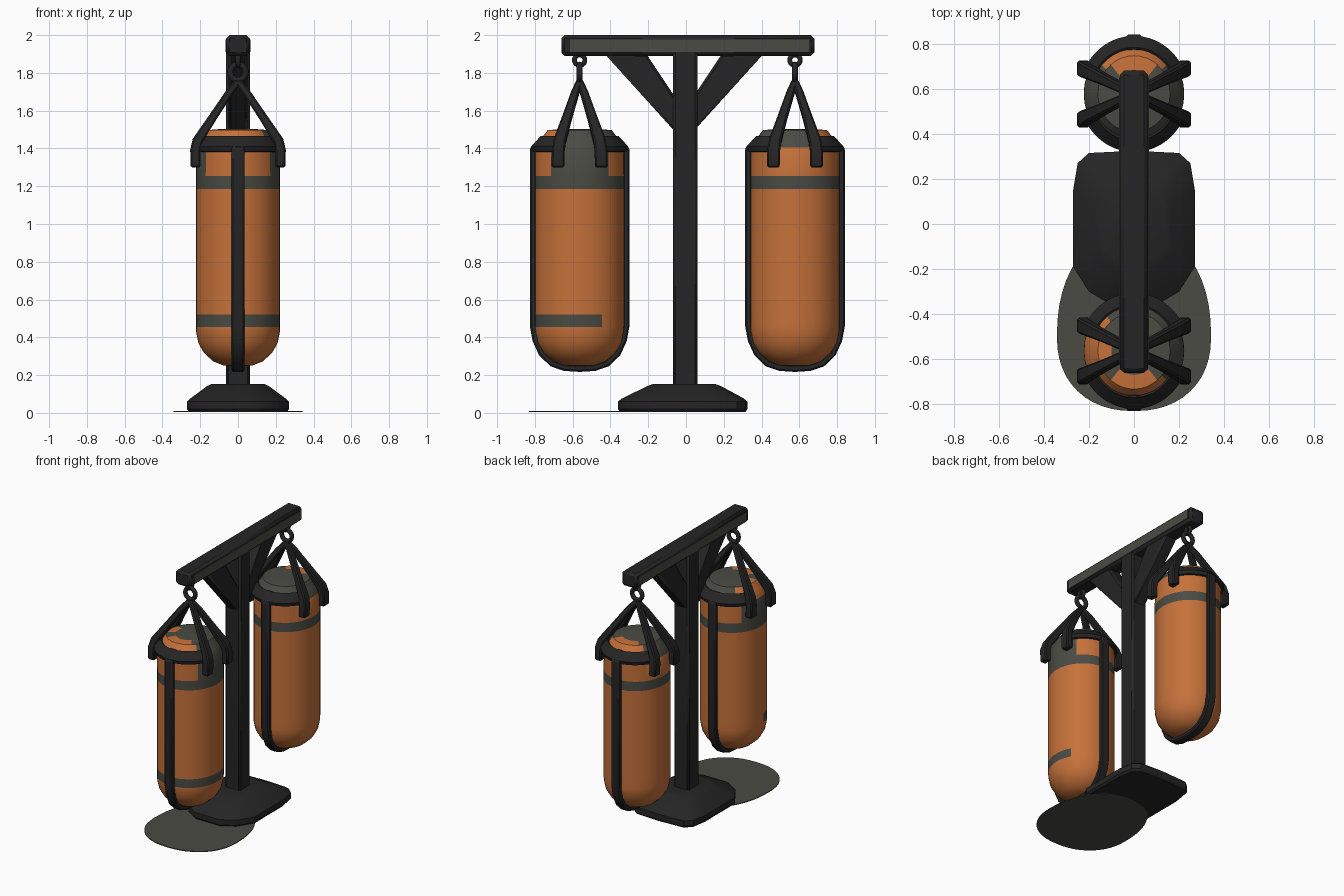
import bpy, bmesh, math
from mathutils import Vector

if "Cube" in bpy.data.objects:
    bpy.data.objects.remove(bpy.data.objects["Cube"])


def material(name, col):
    m = bpy.data.materials.new(name)
    m.diffuse_color = (*col, 1)
    m.use_nodes = True
    m.node_tree.nodes["Principled BSDF"].inputs["Base Color"].default_value = m.diffuse_color
    return m


ORANGE = material("orange_leather", (0.56, 0.165, 0.042))
GREY = material("dark_grey", (0.07, 0.07, 0.058))
BLACK = material("black_frame", (0.018, 0.018, 0.019))


def finish(bm, name, mats, loc=(0, 0, 0), bevel=0, segs=1):
    bmesh.ops.recalc_face_normals(bm, faces=bm.faces)
    me = bpy.data.meshes.new(name)
    bm.to_mesh(me)
    bm.free()
    for m in mats:
        me.materials.append(m)
    ob = bpy.data.objects.new(name, me)
    ob.location = loc
    bpy.context.collection.objects.link(ob)
    if bevel:
        b = ob.modifiers.new("bevel", "BEVEL")
        b.width, b.segments = bevel, segs
    bpy.ops.object.select_all(action='DESELECT')
    ob.select_set(True)
    bpy.context.view_layer.objects.active = ob
    bpy.ops.object.shade_smooth_by_angle(angle=math.radians(32))
    return ob


def loft(bm, loops, cap=True):
    """Skin a list of equally long closed point loops."""
    vs = [[bm.verts.new(p) for p in lp] for lp in loops]
    n = len(vs[0])
    for a, b in zip(vs, vs[1:]):
        for i in range(n):
            bm.faces.new((a[i], a[(i + 1) % n], b[(i + 1) % n], b[i]))
    if cap:
        bm.faces.new(vs[0])
        bm.faces.new(vs[-1])


def box(name, lo, hi, mat, bevel=0):
    bm = bmesh.new()
    loft(bm, [[(lo[0], lo[1], z), (hi[0], lo[1], z), (hi[0], hi[1], z), (lo[0], hi[1], z)]
              for z in (lo[2], hi[2])])
    return finish(bm, name, [mat], bevel=bevel)


def sweep(name, pts, sizes, wdir, mat, loc, bevel):
    """Flat strap along a path; sizes are (half width, half thickness)."""
    bm = bmesh.new()
    pts = [Vector(p) for p in pts]
    loops = []
    for i, p in enumerate(pts):
        t = (pts[min(i + 1, len(pts) - 1)] - pts[max(i - 1, 0)]).normalized()
        n = t.cross(Vector(wdir)).normalized()
        w = n.cross(t)
        hw, ht = sizes[i]
        loops.append([p + w * hw * a + n * ht * b for a, b in ((1, 1), (-1, 1), (-1, -1), (1, -1))])
    loft(bm, loops)
    return finish(bm, name, [mat], loc, bevel)


# --- Stand ---------------------------------------------------------------
half = [(0.0, -0.36), (0.10, -0.36), (0.20, -0.30), (0.27, -0.19), (0.27, 0.15),
        (0.25, 0.27), (0.20, 0.315), (0.0, 0.325)]
outline = half + [(-x, y) for x, y in reversed(half[1:-1])]
bm = bmesh.new()
loft(bm, [[(x * sx, y * sy, z) for x, y in outline]
          for sx, sy, z in ((0.96, 0.97, 0.005), (1, 1, 0.02), (1, 1, 0.06), (0.93, 0.94, 0.077),
                            (0.6, 0.56, 0.143), (0.52, 0.48, 0.153))])
finish(bm, "base", [BLACK])

box("post", (-0.063, -0.068, 0.1), (0.063, 0.06, 1.92), BLACK, 0.012)
box("top_beam", (-0.063, -0.66, 1.89), (0.063, 0.68, 2.0), BLACK, 0.018)
for s in (-1, 1):
    x = s * 0.0635
    box("beam_side_plate", (x - 0.003, -0.615, 1.91), (x + 0.003, 0.65, 1.977), GREY)
    bm = bmesh.new()
    poly = [(0.04, 1.48), (0.42, 1.90), (0.20, 1.90), (0.04, 1.66)]
    loft(bm, [[(bx, s * y - 0.01, z) for y, z in poly] for bx in (-0.05, 0.05)])
    finish(bm, "brace", [BLACK], bevel=0.012)

# --- Thin floor plate under the front bag ----------------------------------
bm = bmesh.new()
egg = []
for i in range(48):
    a = 2 * math.pi * i / 48
    c, s = math.cos(a), math.sin(a)
    egg.append((0.342 * math.copysign(abs(c) ** 0.9, c),
                -0.5 + (0.47 if s > 0 else 0.33) * math.copysign(abs(s) ** 0.9, s)))
loft(bm, [[(x, y, z) for x, y in egg] for z in (0.004, 0.01)])
finish(bm, "floor_plate", [GREY])

# --- Bags --------------------------------------------------------------------
PROFILE = [(0.03, 0.247), (0.08, 0.252), (0.13, 0.272), (0.18, 0.317), (0.21, 0.37), (0.222, 0.43),
           (0.223, 0.455), (0.223, 0.52), (0.223, 1.185), (0.223, 1.255), (0.222, 1.405),
           (0.195, 1.448), (0.16, 1.497), (0.10, 1.502), (0.02, 1.503)]
SY = 1.06   # the bags are slightly deeper than wide
N = 36


def bag_is_grey(c, front):
    if 1.185 < c.z < 1.255:
        return True
    if c.z > 1.42:                                   # top cap patch
        if front:
            return c.y > -0.11 and c.x > -0.12
        return c.y < 0.11
    if not front:
        return False
    if c.z > 1.255:                                  # panels between side straps
        return abs(c.y) < 0.14
    return 0.455 < c.z < 0.52 and c.y < (0.13 if c.x > 0 else -0.05)


def make_bag(label, cy, front):
    loc = (0, cy, 0)
    bm = bmesh.new()
    loft(bm, [[(r * math.cos(2 * math.pi * i / N), SY * r * math.sin(2 * math.pi * i / N), z)
               for i in range(N)] for r, z in PROFILE])
    for f in bm.faces:
        f.material_index = int(bag_is_grey(f.calc_center_median(), front))
    finish(bm, label + "_bag", [ORANGE, GREY], loc)

    # piping loop running down the front, under and up the back
    prof = [(0.19, 1.455), (0.246, 1.40), (0.246, 0.46), (0.232, 0.385), (0.20, 0.315),
            (0.145, 0.262), (0.08, 0.24), (0, 0.235)]
    path = [(0, -y, z) for y, z in prof] + [(0, y, z) for y, z in reversed(prof[:-1])]
    sweep(label + "_piping", path, [(0.034, 0.018)] * len(path), (1, 0, 0), BLACK, loc, 0.008)

    # collar arcs on the front and back shoulders
    section = [(0.21, 1.38), (0.236, 1.385), (0.243, 1.41), (0.195, 1.465), (0.175, 1.45)]
    for s in (-1, 1):
        bm = bmesh.new()
        loft(bm, [[(r * math.cos(math.radians(a)), s * SY * r * math.sin(math.radians(a)), z)
                   for r, z in section] for a in range(28, 153, 4)])
        finish(bm, label + "_collar", [BLACK], loc)

    # four hanging straps
    for sx in (-1, 1):
        for sy in (-1, 1):
            pts = [(0.224, 0.115, 1.30), (0.226, 0.113, 1.39), (0.215, 0.105, 1.44),
                   (0.13, 0.064, 1.57), (0.05, 0.025, 1.69), (0.0, 0.0, 1.755)]
            sizes = [(0.034, 0.026), (0.034, 0.027), (0.032, 0.026), (0.025, 0.022),
                     (0.021, 0.02), (0.017, 0.017)]
            sweep(label + "_strap", [(sx * x, sy * y, z) for x, y, z in pts], sizes,
                  (0, 1, 0), BLACK, loc, 0.008)

    # hanging ring and its eyelet under the beam
    for part, z, r, t, rot in (("_ring", 1.803, 0.042, 0.016, (math.pi / 2, 0, 0)),
                               ("_eyelet", 1.868, 0.028, 0.013, (0, math.pi / 2, 0))):
        bpy.ops.mesh.primitive_torus_add(location=(0, cy, z), rotation=rot, major_radius=r,
                                         minor_radius=t, major_segments=14, minor_segments=8)
        ob = bpy.context.object
        ob.name = label + part
        ob.data.materials.append(BLACK)
        bpy.ops.object.shade_smooth_by_angle(angle=math.radians(50))


make_bag("front", -0.563, True)
make_bag("back", 0.577, False)
